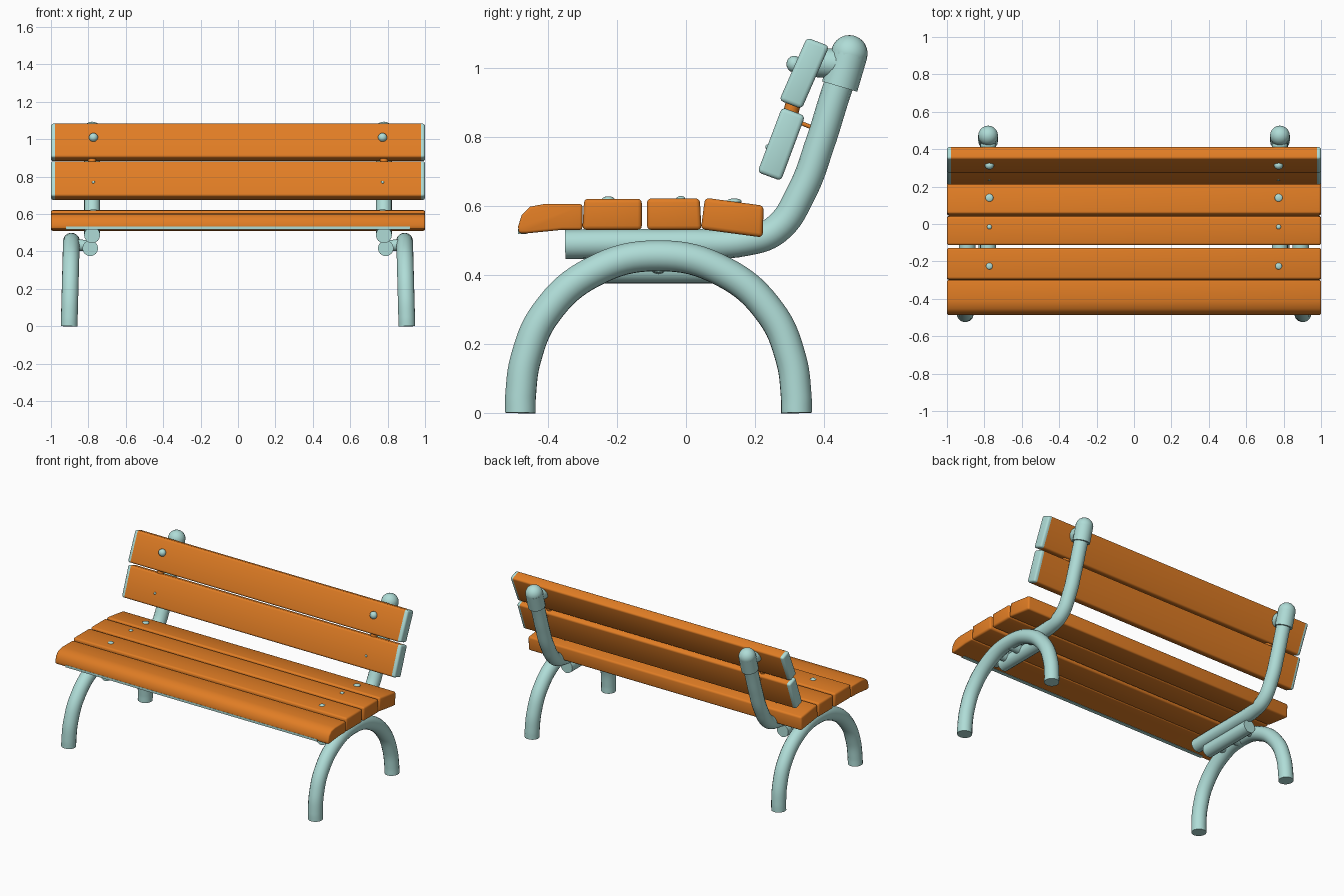
import bpy, bmesh, math
from mathutils import Vector

if "Cube" in bpy.data.objects:
    bpy.data.objects.remove(bpy.data.objects["Cube"])


def material(name, rgb):
    m = bpy.data.materials.new(name)
    m.diffuse_color = (*rgb, 1)
    m.use_nodes = True
    m.node_tree.nodes["Principled BSDF"].inputs["Base Color"].default_value = m.diffuse_color
    return m


ORANGE = material("orange wood", (0.75, 0.205, 0.018))
TEAL = material("pale teal metal", (0.43, 0.72, 0.68))


def finish(bm, name, mats, angle=35):
    bmesh.ops.recalc_face_normals(bm, faces=bm.faces)
    me = bpy.data.meshes.new(name)
    bm.to_mesh(me)
    bm.free()
    ob = bpy.data.objects.new(name, me)
    bpy.context.collection.objects.link(ob)
    for m in mats:
        me.materials.append(m)
    bpy.ops.object.select_all(action='DESELECT')
    bpy.context.view_layer.objects.active = ob
    ob.select_set(True)
    bpy.ops.object.shade_smooth_by_angle(angle=math.radians(angle))
    return ob


def slat(name, profile, half=1.0, bevel=0.012, mats=(ORANGE,), tip=None):
    """Extrude a (y, z) profile along x, round it, optionally paint the tips."""
    bm = bmesh.new()
    a = [bm.verts.new((-half, y, z)) for y, z in profile]
    b = [bm.verts.new((half, y, z)) for y, z in profile]
    bm.faces.new(a)
    bm.faces.new(b[::-1])
    n = len(a)
    for i in range(n):
        bm.faces.new((a[i], b[i], b[(i + 1) % n], a[(i + 1) % n]))
    bmesh.ops.recalc_face_normals(bm, faces=bm.faces)
    if bevel:
        sharp = [e for e in bm.edges if e.calc_face_angle(0) > 0.9]
        bmesh.ops.bevel(bm, geom=sharp, offset=bevel, segments=3,
                        profile=0.5, affect='EDGES')
    if tip:
        for s in (-1, 1):
            bmesh.ops.bisect_plane(bm, geom=bm.verts[:] + bm.edges[:] + bm.faces[:],
                                   plane_co=(s * tip, 0, 0), plane_no=(1, 0, 0))
        for f in bm.faces:
            f.material_index = int(abs(f.calc_center_median().x) > tip)
    return finish(bm, name, mats)


def tube(name, pts, r, mat=TEAL):
    """Round bar through the points, with closed ends."""
    cu = bpy.data.curves.new(name, 'CURVE')
    cu.dimensions = '3D'
    cu.bevel_depth = r
    cu.bevel_resolution = 6
    cu.resolution_u = 8
    cu.use_fill_caps = True
    sp = cu.splines.new('BEZIER')
    sp.bezier_points.add(len(pts) - 1)
    for bp, p in zip(sp.bezier_points, pts):
        bp.co = p
        bp.handle_left_type = bp.handle_right_type = 'AUTO'
    cu.materials.append(mat)
    ob = bpy.data.objects.new(name, cu)
    bpy.context.collection.objects.link(ob)
    bpy.ops.object.select_all(action='DESELECT')
    bpy.context.view_layer.objects.active = ob
    ob.select_set(True)
    bpy.ops.object.convert(target='MESH')
    bpy.ops.object.shade_smooth_by_angle(angle=math.radians(40))


def ball(name, loc, size, tilt=0.0):
    bm = bmesh.new()
    bmesh.ops.create_uvsphere(bm, u_segments=20, v_segments=12, radius=1)
    ob = finish(bm, name, [TEAL])
    ob.location, ob.scale = loc, size
    ob.rotation_euler.x = tilt


# Seat slats
slat("seat_slat_front", [(-0.30, 0.605), (-0.41, 0.605), (-0.452, 0.597),
                         (-0.476, 0.573), (-0.486, 0.54), (-0.485, 0.52),
                         (-0.46, 0.52), (-0.36, 0.53), (-0.30, 0.53)], bevel=0.008)
slat("seat_slat_2", [(-0.30, 0.53), (-0.128, 0.53), (-0.128, 0.62), (-0.295, 0.62)])
slat("seat_slat_3", [(-0.113, 0.53), (0.045, 0.53), (0.04, 0.621), (-0.113, 0.621)])
slat("seat_slat_back", [(0.043, 0.532), (0.222, 0.508), (0.225, 0.6), (0.055, 0.623)])
# Painted lower lip of the front slat
slat("front_lip", [(-0.4865, 0.533), (-0.4865, 0.518), (-0.462, 0.518),
                   (-0.462, 0.522), (-0.482, 0.522), (-0.482, 0.533)],
     half=0.92, bevel=0, mats=(TEAL,))

# Backrest slats with painted tips
slat("back_slat_upper", [(0.27, 0.905), (0.335, 0.88), (0.415, 1.062), (0.35, 1.087)],
     mats=(ORANGE, TEAL), tip=0.978)
slat("back_slat_lower", [(0.207, 0.697), (0.275, 0.672), (0.345, 0.86), (0.278, 0.885)],
     mats=(ORANGE, TEAL), tip=0.978)

LEG = [(-0.48, 0), (-0.479, 0.05), (-0.463, 0.16), (-0.405, 0.29), (-0.27, 0.408)]
ARCH = LEG + [(-0.08, 0.455)] + [(-0.16 - y, z) for y, z in reversed(LEG)]
BACK = [(-0.35, 0.488), (-0.2, 0.49), (0, 0.49), (0.17, 0.497), (0.26, 0.53),
        (0.335, 0.64), (0.388, 0.78), (0.432, 0.92), (0.473, 1.04)]

for s, side in ((-1, "left"), (1, "right")):
    x = s * 0.78
    # Arched leg pair and seat-to-back frame tube
    tube(side + "_leg_arch", [(s * (0.903 - 0.012 * z / 0.45), y, z) for y, z in ARCH], 0.045)
    tube(side + "_back_frame", [(x, y, z) for y, z in BACK], 0.043)
    # Under-seat bar and its links to the arch
    tube(side + "_under_bar", [(s * 0.79, -0.26, 0.417), (s * 0.79, 0.12, 0.417)], 0.042)
    for k, y in (("front", -0.2), ("middle", -0.08), ("rear", 0.05)):
        tube(f"{side}_{k}_link", [(s * 0.79, y, 0.43), (s * 0.89, y, 0.437)], 0.03)
    # Cap on the frame top, with the neck holding the backrest
    tube(side + "_cap_sleeve", [(x, 0.445, 0.945), (x, 0.473, 1.04)], 0.053)
    ball(side + "_cap_top", (x, 0.473, 1.041), (0.053,) * 3)
    tube(side + "_cap_neck", [(x, 0.38, 1.015), (x, 0.45, 1.01)], 0.043)
    # Wooden peg between the back slats, and pin to the frame
    tube(side + "_back_peg", [(x, 0.30, 0.855), (x, 0.315, 0.915)], 0.022, ORANGE)
    tube(side + "_back_pin", [(x, 0.32, 0.845), (x, 0.38, 0.82)], 0.006, ORANGE)
    # Bolts
    bx = s * 0.773
    ball(side + "_back_bolt", (bx, 0.313, 1.01), (0.024, 0.022, 0.024))
    ball(side + "_small_back_bolt", (bx, 0.236, 0.77), (0.008, 0.006, 0.008))
    for i, (y, z, r) in enumerate([(-0.225, 0.619, 0.018), (-0.015, 0.62, 0.013),
                                   (0.14, 0.613, 0.021)]):
        ball(f"{side}_seat_bolt_{i + 1}", (bx, y, z), (r, r, 0.008))
